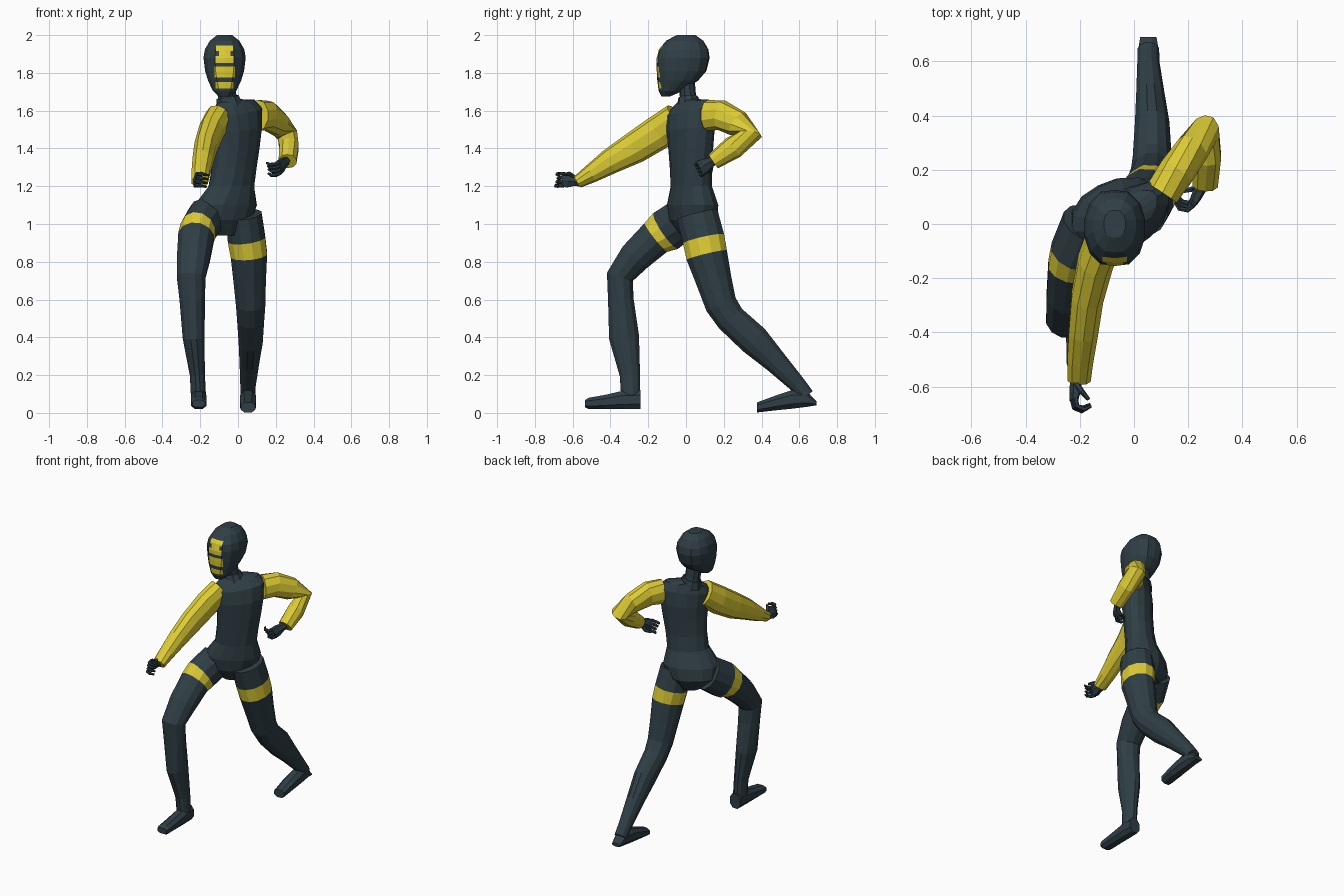
import bpy, bmesh, math
from mathutils import Vector

def material(name, rgb):
    m = bpy.data.materials.new(name)
    m.diffuse_color = (*rgb, 1)
    return m

DARK = material("dark slate", (0.029, 0.049, 0.060))
YELLOW = material("yellow", (0.72, 0.60, 0.035))

def finish(name, bm, mats):
    bmesh.ops.recalc_face_normals(bm, faces=bm.faces)
    me = bpy.data.meshes.new(name)
    bm.to_mesh(me)
    bm.free()
    for m in mats:
        me.materials.append(m)
    ob = bpy.data.objects.new(name, me)
    bpy.context.collection.objects.link(ob)
    return ob

def loft(rings, sides=10, square=1.0, band=()):
    """Skin rings of (centre, u, v); square > 1 flattens the sides, band = yellow segments."""
    bm = bmesh.new()
    clip = lambda t: max(-1, min(1, t * square))
    loops = []
    for c, u, v in rings:
        loops.append([])
        for i in range(sides):
            a = 2 * math.pi * (i + 0.5) / sides
            loops[-1].append(bm.verts.new(Vector(c) + u * clip(math.cos(a)) + v * clip(math.sin(a))))
    for k in range(len(loops) - 1):
        for i in range(sides):
            j = (i + 1) % sides
            f = bm.faces.new((loops[k][i], loops[k][j], loops[k + 1][j], loops[k + 1][i]))
            f.material_index = 1 if k in band else 0
    bm.faces.new(loops[0])
    bm.faces.new(loops[-1])
    return bm

def limb(name, path, mats, sides=10, ref=(1, 0, 0), band=()):
    """Tube along (x, y, z, lateral radius, other radius) points."""
    pts = [Vector(p[:3]) for p in path]
    rings = []
    for i, p in enumerate(path):
        a = (pts[i] - pts[max(i - 1, 0)]).normalized()
        b = (pts[min(i + 1, len(pts) - 1)] - pts[i]).normalized()
        t = (a + b).normalized()
        u = Vector(ref)
        u = (u - t * u.dot(t)).normalized()
        rings.append((pts[i], u * p[3], t.cross(u) * p[4]))
    return finish(name, loft(rings, sides, 1.03, band), mats)

# torso: twisted ellipses (x, y, z, half width, half depth, turn in degrees, shoulder tilt)
rings = []
for x, y, z, a, b, deg, tilt in [
        (-.070, .045, .94, .07, .07, 25, 0), (-.080, .040, 1.02, .16, .115, 27, 0),
        (-.065, .035, 1.10, .175, .118, 30, 0), (-.035, .028, 1.20, .130, .095, 34, 0),
        (-.020, .025, 1.30, .130, .092, 38, 0), (-.010, .025, 1.40, .138, .095, 41, 0),
        (-.005, .025, 1.50, .150, .098, 42, .1), (-.008, .025, 1.59, .165, .085, 42, .15),
        (-.020, .025, 1.635, .130, .060, 42, .18), (-.045, .018, 1.655, .06, .05, 40, .1)]:
    r = math.radians(deg)
    rings.append(((x, y, z), Vector((math.cos(r), math.sin(r), tilt)) * a,
                  Vector((-math.sin(r), math.cos(r), 0)) * b))
finish("torso", loft(rings, 14, 1.03), [DARK])

# neck and collar
limb("neck", [(-.048, .02, 1.62, .06, .055), (-.058, .01, 1.68, .05, .043),
              (-.068, 0, 1.77, .05, .045)], [DARK])
limb("collar", [(-.045, .015, 1.62, .075, .065), (-.055, .012, 1.672, .06, .052)], [DARK])

# head: rings of (z, front y, back y, half width)
HX = -.071
rings = [((HX, (f + b) / 2, z), Vector((w, 0, 0)), Vector((0, (b - f) / 2, 0))) for z, f, b, w in [
    (1.675, -.130, -.085, .030), (1.705, -.145, -.015, .062), (1.76, -.152, .065, .088),
    (1.81, -.155, .108, .103), (1.88, -.155, .125, .112), (1.925, -.143, .118, .104),
    (1.97, -.105, .092, .078), (2.0, -.05, .05, .04)]]
bm = loft(rings, 14, 1.06)
# face stripes: cut the head along the stripe borders, then colour by position
stripes = [(1.718, 1.752, .048), (1.775, 1.833, .054), (1.853, 1.89, .048),
           (1.89, 1.915, .030), (1.915, 1.945, .045)]
cuts = [(Vector((0, 0, z)), Vector((0, 0, 1))) for s in stripes for z in s[:2]]
cuts += [(Vector((HX + k * s[2], 0, 0)), Vector((1, 0, 0))) for s in stripes for k in (-1, 1)]
for co, no in cuts:
    bmesh.ops.bisect_plane(bm, geom=bm.verts[:] + bm.edges[:] + bm.faces[:], dist=1e-5,
                           plane_co=co, plane_no=no)
for f in bm.faces:
    c = f.calc_center_median()
    if c.y < -.09 and any(lo < c.z < hi and abs(c.x - HX) < w for lo, hi, w in stripes):
        f.material_index = 1
finish("head", bm, [DARK, YELLOW])

# legs with a yellow band around each thigh
limb("front_leg", [
    (-.165, .00, 1.04, .10, .11), (-.212, -.105, .965, .095, .115), (-.222, -.158, .93, .095, .097),
    (-.235, -.27, .825, .088, .086), (-.248, -.35, .72, .076, .072), (-.242, -.345, .60, .068, .068),
    (-.235, -.328, .40, .058, .08), (-.215, -.297, .20, .040, .054), (-.208, -.292, .06, .040, .05)],
    [DARK, YELLOW], 12, band=[1])
limb("rear_leg", [
    (.030, .06, 1.05, .095, .11), (.045, .093, .92, .10, .112), (.058, .110, .835, .097, .110),
    (.062, .148, .70, .086, .095), (.067, .185, .575, .078, .085), (.067, .235, .50, .072, .08),
    (.067, .36, .385, .064, .083), (.060, .475, .27, .052, .062), (.053, .59, .15, .041, .045),
    (.053, .64, .09, .040, .04)], [DARK, YELLOW], 12, band=[1])

# feet: rings of (y, sole z, top z, half width)
def foot(name, x, rows):
    rings = [((x, y, (lo + hi) / 2), Vector((w, 0, 0)), Vector((0, 0, (hi - lo) / 2)))
             for y, lo, hi, w in rows]
    finish(name, loft(rings, 8, 1.25), [DARK])

foot("front_foot", -.208, [(-.24, .02, .12, .038), (-.33, .02, .118, .042),
                           (-.43, .02, .095, .042), (-.515, .02, .08, .04), (-.535, .03, .068, .034)])
foot("rear_foot", .053, [(.69, .04, .062, .03), (.64, .032, .115, .038), (.56, .022, .12, .042),
                         (.47, .013, .09, .043), (.375, .002, .055, .038)])

# sleeves
limb("front_sleeve", [
    (-.105, -.045, 1.56, .068, .085), (-.142, -.14, 1.488, .066, .092), (-.172, -.27, 1.405, .060, .085),
    (-.187, -.40, 1.332, .055, .068), (-.198, -.50, 1.268, .049, .050), (-.203, -.575, 1.222, .044, .034)],
    [YELLOW])
limb("rear_sleeve", [
    (.105, .115, 1.575, .065, .082), (.155, .19, 1.575, .066, .08), (.215, .275, 1.53, .060, .072),
    (.262, .338, 1.47, .056, .064), (.270, .25, 1.405, .052, .062), (.262, .145, 1.332, .048, .044)],
    [YELLOW])

# hands: palm, four curled fingers and a thumb
def hand(name, wrist, forward, curl):
    w, d, c = Vector(wrist), Vector(forward).normalized(), Vector(curl)
    c = (c - d * c.dot(d)).normalized()
    s = d.cross(c)
    def part(label, pts, radii):
        limb(name + "_" + label, [(*p, *r) for p, r in zip(pts, radii)], [DARK], 6, ref=s)
    part("palm", [w - d * .03, w + d * .015, w + d * .05, w + d * .078],
         [(.024, .024), (.028, .022), (.042, .020), (.040, .016)])
    for i in range(4):
        b = w + d * .07 + s * (i - 1.5) * .021
        e = .004 * (i % 3)
        part("finger_%d" % (i + 1),
             [b, b + d * .03 + c * .010, b + d * (.038 - e) + c * .038, b + d * (.022 - e) + c * .062],
             [(.011, .011), (.010, .010), (.009, .009), (.006, .006)])
    part("thumb", [w + d * .02 + s * .02, w + d * .045 + s * .04 + c * .02, w + d * .07 + s * .035 + c * .05],
         [(.013, .013), (.011, .011), (.007, .007)])

hand("front_hand", (-.213, -.575, 1.225), (-.12, -1, .12), (1, 0, -.15))
hand("rear_hand", (.25, .14, 1.332), (-.38, -.75, -.42), (-1, .1, -.1))
